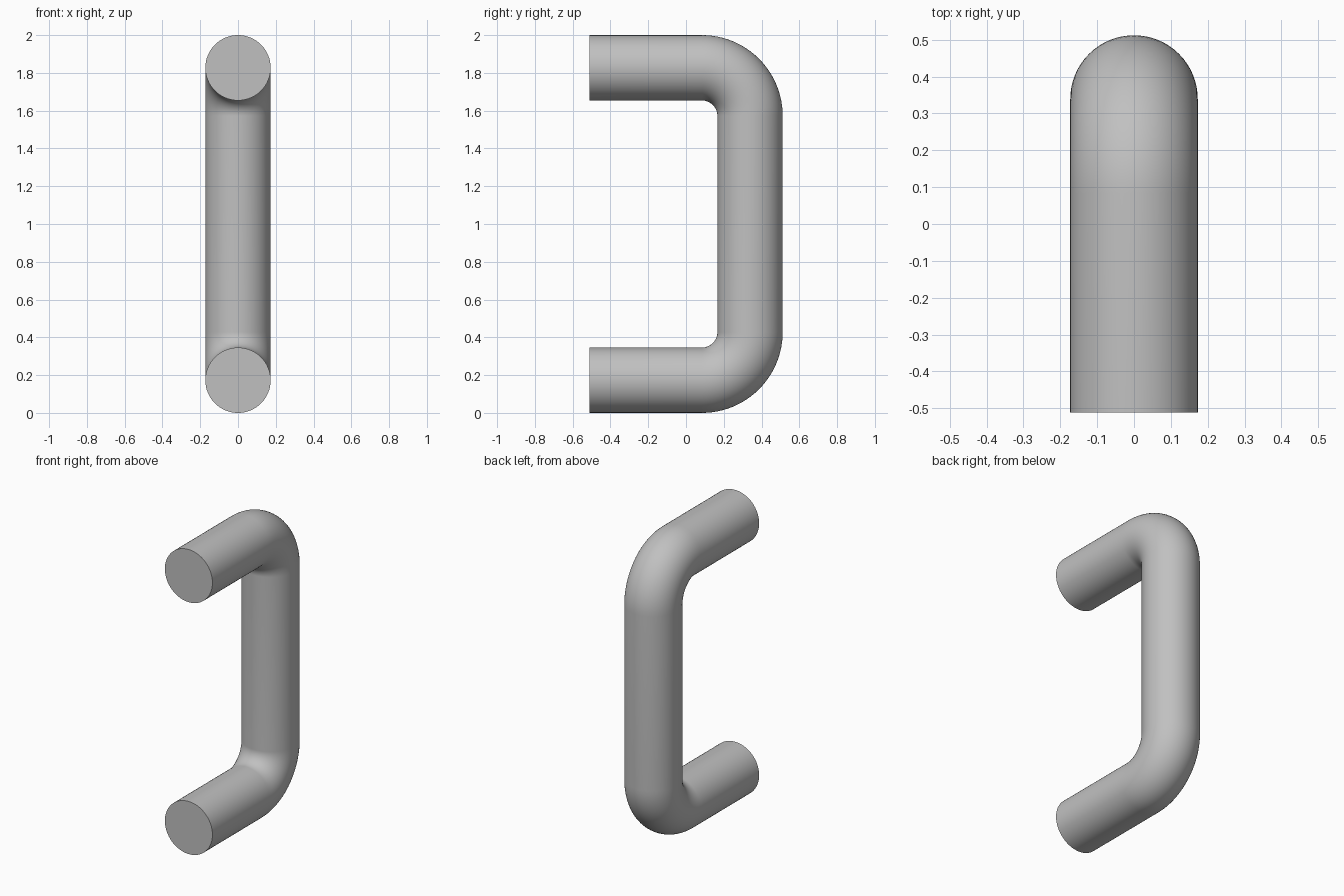
import bpy, bmesh
from math import sin, cos, pi, radians
from mathutils import Vector

cube = bpy.data.objects.get("Cube")
if cube:
    bpy.data.objects.remove(cube, do_unlink=True)

RADIUS = 0.173      # bar radius
BEND = 0.255        # centreline bend radius
DEPTH = 0.512       # half depth
SIDES, STEPS = 64, 24

# Material
metal = bpy.data.materials.new("satin grey metal")
metal.use_nodes = True
colour = (0.53, 0.53, 0.53, 1)
metal.diffuse_color = colour
metal.node_tree.nodes["Principled BSDF"].inputs["Base Color"].default_value = colour

# Centreline stations as (y, z, tangent angle): lower leg, two bends, upper leg
by = DEPTH - RADIUS - BEND
low, high = RADIUS + BEND, 2 - RADIUS - BEND
path = [(-DEPTH, RADIUS, 0)]
for centre_z, start in ((low, 0), (high, pi / 2)):
    for i in range(STEPS + 1):
        a = start + pi / 2 * i / STEPS
        path.append((by + BEND * sin(a), centre_z - BEND * cos(a), a))
path.append((-DEPTH, 2 - RADIUS, pi))

# Sweep a circle along the centreline
bm = bmesh.new()
rings = []
for y, z, a in path:
    normal = Vector((0, -sin(a), cos(a)))
    ring = []
    for k in range(SIDES):
        t = 2 * pi * k / SIDES
        offset = Vector((cos(t), 0, 0)) + normal * sin(t)
        ring.append(bm.verts.new(Vector((0, y, z)) + offset * RADIUS))
    rings.append(ring)
for r, s in zip(rings, rings[1:]):
    for k in range(SIDES):
        n = (k + 1) % SIDES
        bm.faces.new((r[k], r[n], s[n], s[k]))

# Flat mounting ends
bm.faces.new(rings[0])
bm.faces.new(rings[-1])
bmesh.ops.recalc_face_normals(bm, faces=bm.faces)

mesh = bpy.data.meshes.new("pull_handle")
bm.to_mesh(mesh)
bm.free()
mesh.materials.append(metal)
handle = bpy.data.objects.new("pull_handle", mesh)
bpy.context.collection.objects.link(handle)

# Smooth bar with crisp end edges
bpy.ops.object.select_all(action="DESELECT")
handle.select_set(True)
bpy.context.view_layer.objects.active = handle
bpy.ops.object.shade_smooth_by_angle(angle=radians(35))
